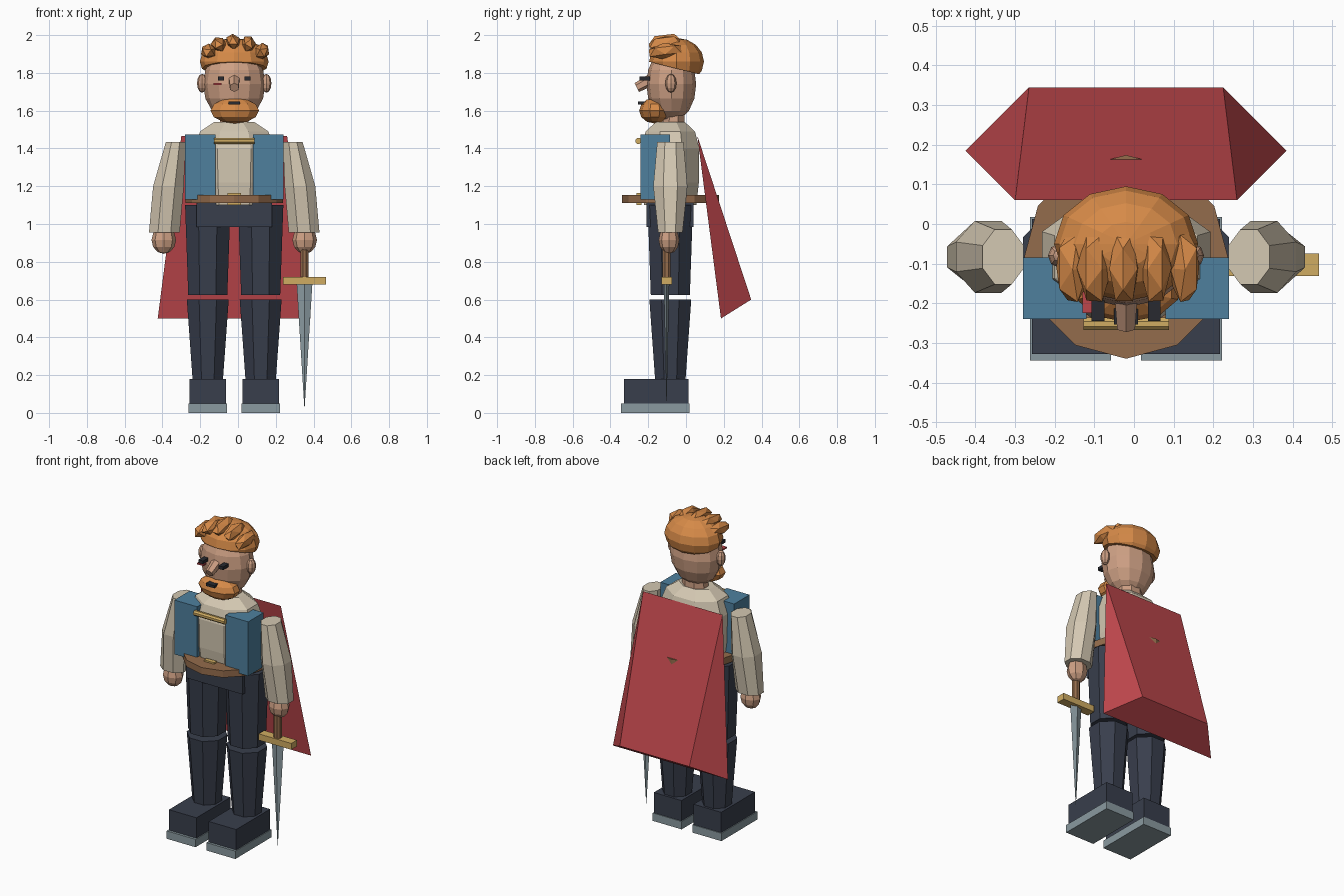
import bpy, bmesh, math
from mathutils import Vector, Matrix

if "Cube" in bpy.data.objects:
    bpy.data.objects.remove(bpy.data.objects["Cube"], do_unlink=True)


def material(name, rgb):
    lin = [((c / 255 + 0.055) / 1.055) ** 2.4 for c in rgb] + [1]
    m = bpy.data.materials.new(name)
    m.use_nodes = True
    m.diffuse_color = lin
    m.node_tree.nodes["Principled BSDF"].inputs["Base Color"].default_value = lin
    return m


CREAM = material("cream_cloth", (212, 200, 178))
BLUE = material("blue_cloth", (78, 128, 158))
NAVY = material("navy_cloth", (56, 62, 76))
STEEL = material("grey_steel", (138, 154, 160))
LEATHER = material("brown_leather", (148, 108, 76))
GOLD = material("gold", (208, 172, 98))
SKIN = material("skin", (206, 160, 132))
HAIR = material("ginger_hair", (214, 138, 72))
RED = material("red_cloth", (188, 70, 75))
BLACK = material("black", (40, 42, 48))

CX, CY = -0.02, -0.083      # body axis


def finish(name, bm, mat):
    bmesh.ops.recalc_face_normals(bm, faces=bm.faces)
    mesh = bpy.data.meshes.new(name)
    bm.to_mesh(mesh)
    bm.free()
    mesh.materials.append(mat)
    ob = bpy.data.objects.new(name, mesh)
    bpy.context.collection.objects.link(ob)
    return ob


def box(name, x, y, z, mat):
    """Box from (min, max) pairs."""
    bm = bmesh.new()
    bmesh.ops.create_cube(bm, size=1)
    for v in bm.verts:
        v.co = [(lo + hi) / 2 + c * (hi - lo) for (lo, hi), c in zip((x, y, z), v.co)]
    return finish(name, bm, mat)


def ball(name, centre, radii, mat, seg=12, rings=8, tilt=0.0):
    bm = bmesh.new()
    bmesh.ops.create_uvsphere(bm, u_segments=seg, v_segments=rings, radius=1)
    m = Matrix.Translation(centre) @ Matrix.Rotation(tilt, 4, 'X') @ Matrix.Diagonal((*radii, 1))
    bm.transform(m)
    return finish(name, bm, mat)


def loft(name, rings, mat, sides=8, turn=0.5):
    """Skin rings of (centre, x radius, y radius), closed at both ends."""
    bm = bmesh.new()
    loops = []
    for (x, y, z), rx, ry in rings:
        angles = [math.tau * (i + turn) / sides for i in range(sides)]
        loops.append([bm.verts.new((x + rx * math.cos(a), y + ry * math.sin(a), z)) for a in angles])
    for a, b in zip(loops, loops[1:]):
        for i in range(sides):
            j = (i + 1) % sides
            bm.faces.new((a[i], a[j], b[j], b[i]))
    bm.faces.new(loops[0])
    bm.faces.new(loops[-1])
    return finish(name, bm, mat)


def column(name, x, y, profile, mat, sides=8, turn=0.5, sx=1.0, sy=1.0):
    """Upright loft from (height, radius) pairs."""
    return loft(name, [((x, y, z), r * sx, r * sy) for z, r in profile], mat, sides, turn)


# Legs, boots, arms, hands, ears, vest panels and eyes on both sides
for side, s in (("right", -1), ("left", 1)):
    leg = CX + s * 0.14
    column(side + "_thigh", leg, CY, [(0.625, 0.112), (1.1, 0.13)], NAVY)
    column(side + "_shin", leg, CY, [(0.15, 0.085), (0.6, 0.12)], NAVY)
    box(side + "_boot", (leg - 0.097, leg + 0.097), (-0.328, 0.013), (0.05, 0.18), NAVY)
    box(side + "_sole", (leg - 0.102, leg + 0.102), (-0.344, 0.018), (0, 0.05), STEEL)

    loft(side + "_sleeve", [((CX + s * 0.31, CY, 1.435), 0.056, 0.075),
                            ((CX + s * 0.348, CY, 1.2), 0.088, 0.098),
                            ((CX + s * 0.37, CY, 0.955), 0.088, 0.07)], CREAM)
    ball(side + "_hand", (CX + s * 0.373, -0.09, 0.915), (0.065, 0.055, 0.073), SKIN, 8, 6)
    ball(side + "_ear", (CX + s * 0.17, -0.08, 1.745), (0.027, 0.03, 0.05), SKIN, 8, 6)
    panel = sorted((CX + s * 0.1, CX + s * 0.26))
    box(side + "_vest_panel", panel, (-0.24, -0.085), (1.13, 1.475), BLUE)
    eye = CX + s * 0.071
    box(side + "_eye", (eye - 0.016, eye + 0.016), (-0.245, -0.19), (1.76, 1.78), BLACK)

# Hips, belt and torso
box("pelvis", (-0.22, 0.18), (-0.21, 0.04), (0.985, 1.11), NAVY)
column("belt", CX, CY, [(1.11, 0.257), (1.153, 0.257)], LEATHER, 12, 0)
box("buckle", (-0.055, 0.015), (-0.262, -0.235), (1.1, 1.163), GOLD)
column("torso", CX, CY, [(1.1, 0.18), (1.22, 0.197), (1.4, 0.2), (1.49, 0.17), (1.54, 0.1)],
       CREAM, sx=1.15, sy=0.83)
clasp = column("chest_clasp", 0, 0, [(-0.108, 0.017), (0.108, 0.017)], GOLD)
clasp.rotation_euler = (0, math.pi / 2, 0)
clasp.location = (CX, -0.252, 1.44)

# Head and face
column("neck", CX, -0.065, [(1.48, 0.085), (1.62, 0.08)], SKIN, sy=0.75)
ball("head", (CX, -0.078, 1.74), (0.165, 0.132, 0.2), SKIN)
nose = column("nose", 0, 0, [(0, 0.032), (0.08, 0.026)], SKIN, 6, 0.5)
nose.rotation_euler = (math.radians(118), 0, 0)
nose.location = (CX, -0.19, 1.76)
box("cheek_scar", (-0.13, -0.087), (-0.225, -0.17), (1.737, 1.746), RED)
ball("beard", (CX + 0.003, -0.165, 1.6), (0.135, 0.083, 0.068), HAIR, 10, 6)
box("mouth", (-0.05, 0.01), (-0.253, -0.2), (1.632, 1.648), BLACK)

# Hair cap: sphere cut along a plane that drops towards the back
cap = bmesh.new()
bmesh.ops.create_uvsphere(cap, u_segments=12, v_segments=8, radius=1)
cap.transform(Matrix.Translation((CX, -0.05, 1.86)) @ Matrix.Diagonal((0.182, 0.145, 0.125, 1)))
cut = bmesh.ops.bisect_plane(cap, geom=cap.verts[:] + cap.edges[:] + cap.faces[:],
                             plane_co=(CX, -0.06, 1.825), plane_no=Vector((0, 0.25, 1)),
                             clear_inner=True)
rim = [e for e in cut["geom_cut"] if isinstance(e, bmesh.types.BMEdge)]
bmesh.ops.edgeloop_fill(cap, edges=rim)
finish("hair_cap", cap, HAIR)

# Forward-swept locks of hair in an arc
for i, (x, z) in enumerate([(-0.155, 1.915), (-0.1, 1.95), (-0.025, 1.963), (0.055, 1.952), (0.128, 1.915)]):
    lock = bmesh.new()
    bmesh.ops.create_icosphere(lock, subdivisions=1, radius=1)
    lock.transform(Matrix.Translation((x, -0.11, z)) @ Matrix.Rotation(0.12, 4, 'X')
                   @ Matrix.Rotation(0.5 * i, 4, 'Y') @ Matrix.Diagonal((0.046, 0.1, 0.04, 1)))
    finish("hair_lock_%d" % (i + 1), lock, HAIR)

# Cape: wedge hanging from the shoulders
bm = bmesh.new()
top, front, back = [[bm.verts.new((CX + s * w, y, z)) for s in (-1, 1)]
                    for w, y, z in ((0.28, 0.06, 1.467), (0.405, 0.185, 0.5), (0.245, 0.345, 0.6))]
for a, b in ((top, front), (front, back), (back, top)):
    bm.faces.new((a[0], a[1], b[1], b[0]))
for k in (0, 1):
    bm.faces.new((top[k], front[k], back[k]))
finish("cape", bm, RED)

# Sword held point down in the left hand
SX, SY = 0.352, -0.103
column("sword_grip", SX, SY, [(0.71, 0.024), (0.9, 0.024)], LEATHER)
box("sword_guard", (0.237, 0.467), (SY - 0.028, SY + 0.028), (0.68, 0.72), GOLD)
column("sword_blade", SX, SY, [(0.03, 0.001), (0.69, 0.042)], STEEL, 4, 0, sy=0.35)
